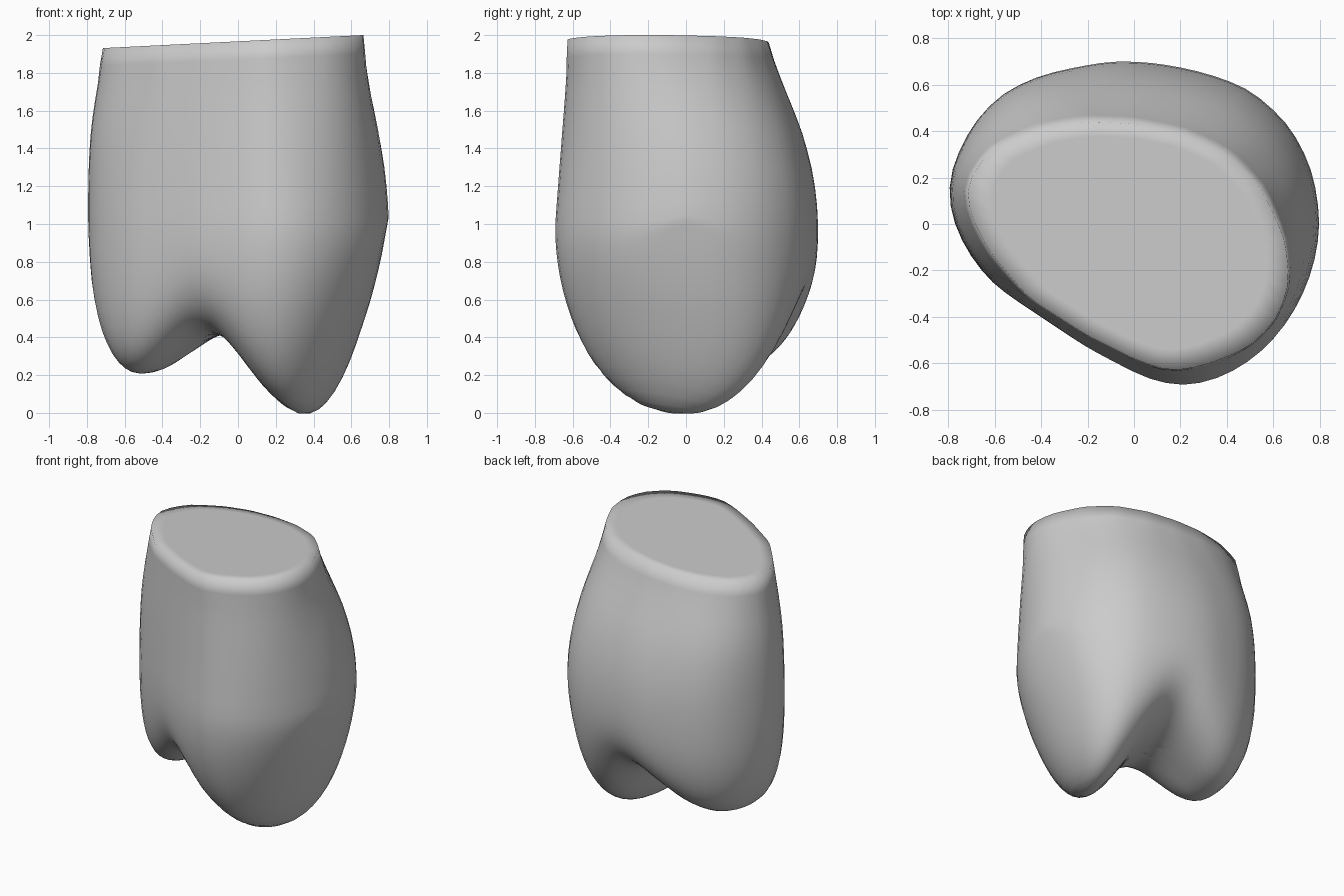
import bpy, bmesh
from math import sin, cos, pi

if "Cube" in bpy.data.objects:
    bpy.data.objects.remove(bpy.data.objects["Cube"])

SEG = 64
# widest outline and flat-top outline, seen from above
WIDE = [(-.805,.2),(-.79,.03),(-.72,-.12),(-.61,-.26),(-.2,-.535),(.07,-.675),(.22,-.705),(.38,-.665),
        (.52,-.58),(.63,-.47),(.72,-.33),(.78,-.17),(.805,0),(.775,.22),(.68,.42),(.5,.585),
        (.3,.655),(.1,.695),(-.1,.705),(-.4,.645),(-.57,.565),(-.7,.43)]
TOP = [(-.725,.17),(-.7,.03),(-.62,-.12),(-.45,-.32),(-.2,-.48),(0,-.58),(.15,-.635),(.3,-.61),
       (.5,-.53),(.62,-.4),(.67,-.25),(.65,-.07),(.55,.15),(.4,.3),(.2,.39),(0,.43),
       (-.2,.44),(-.4,.41),(-.62,.32)]
# lower profile across the lobes, with a groove between
LOBES = [(-.8,1.05),(-.785,.7),(-.74,.45),(-.68,.31),(-.62,.23),(-.55,.2),(-.45,.22),(-.3,.33),
         (-.2,.4),(-.1,.42),(0,.38),(.1,.26),(.2,.11),(.28,.02),(.35,-.025),(.43,.01),
         (.5,.1),(.57,.23),(.63,.39),(.7,.59),(.76,.82),(.8,1.05)]
# how far the wall has moved from the wide outline to the top outline
TAPER = [(0,0),(.15,.03),(.3,.12),(.5,.31),(.7,.6),(.85,.83),(1,1)]

def interp(table, x):
    if x <= table[0][0]:
        return table[0][1]
    for (a, u), (b, v) in zip(table, table[1:]):
        if x <= b:
            return u + (v - u) * (x - a) / (b - a)
    return table[-1][1]

def polar(outline):
    radii = []
    for a in ANG:
        c, s = cos(a), sin(a)
        best = 0
        for (x1, y1), (x2, y2) in zip(outline, outline[1:] + outline[:1]):
            d1, d2 = c*y1 - s*x1, c*y2 - s*x2
            if d1 * d2 <= 0 and d1 != d2:
                t = d1 / (d1 - d2)
                best = max(best, c*(x1 + t*(x2 - x1)) + s*(y1 + t*(y2 - y1)))
        radii.append(best)
    return [(radii[i-1] + 4*radii[i] + radii[(i+1) % SEG]) / 6 for i in range(SEG)]

ANG = [-pi + 2*pi*i/SEG + .001 for i in range(SEG)]
wide, top = polar(WIDE), polar(TOP)
wide_xy = [(r*cos(a), r*sin(a)) for r, a in zip(wide, ANG)]

def chord(x):
    ys = []
    for (a, u), (b, v) in zip(wide_xy, wide_xy[1:] + wide_xy[:1]):
        if min(a, b) <= x <= max(a, b) and a != b:
            ys.append(u + (v - u) * (x - a) / (b - a))
    return (min(ys), max(ys)) if ys else (0, 0)

def underside(x, y):
    lo, hi = chord(x)
    half = max((hi - lo) / 2, 1e-4)
    v = min(1, abs(y - (lo + hi) / 2) / half)
    # the groove runs at a slant, further right at the back
    xs = x - .33 * y * max(0, 1 - (x / .8)**2)
    p = interp([(-.5, 2.7), (0, 2.7), (.3, 2.05)], xs)
    return 1 - (1 - interp(LOBES, xs)) * max(0, 1 - v**p) ** (1/p)

def lid(x):
    return 1.967 + .05 * x

bm = bmesh.new()
rings = []
# rounded underside with lobes
N = 22
for k in range(1, N + 1):
    s = sin(pi/2 * k/N)
    rings.append([bm.verts.new((x*s, y*s, underside(x*s, y*s))) for x, y in wide_xy])
# side wall narrowing to the top
for k in range(1, 11):
    t = k / 10
    ring = []
    for a, w, r in zip(ANG, wide, top):
        f = interp(TAPER, t)
        f += (f**.5 - f) * max(0, -sin(a)) + (f**1.8 - f) * max(0, -cos(a))**2
        rad = w + (r - w) * f
        x, y = rad*cos(a), rad*sin(a)
        ring.append(bm.verts.new((x, y, 1 + (lid(x) - 1) * t)))
    rings.append(ring)
# flat top
for s in (.86, .4):
    rings.append([bm.verts.new((r*s*cos(a), r*s*sin(a), lid(r*s*cos(a)))) for r, a in zip(top, ANG)])
for A, B in zip(rings, rings[1:]):
    for i in range(SEG):
        j = (i + 1) % SEG
        bm.faces.new((A[i], A[j], B[j], B[i]))
bottom = bm.verts.new((0, 0, underside(0, 0)))
for i in range(SEG):
    bm.faces.new((bottom, rings[0][(i + 1) % SEG], rings[0][i]))
bm.faces.new(rings[-1])
# soften the lower surface and wall
soft = [v for ring in rings[2:N + 8] for v in ring]
for _ in range(3):
    bmesh.ops.smooth_vert(bm, verts=soft, factor=.4, use_axis_x=True, use_axis_y=True, use_axis_z=True)
bmesh.ops.recalc_face_normals(bm, faces=bm.faces)
for f in bm.faces:
    f.smooth = True

mesh = bpy.data.meshes.new("two_lobed_body")
bm.to_mesh(mesh)
bm.free()
bpy.context.collection.objects.link(bpy.data.objects.new("two_lobed_body", mesh))
